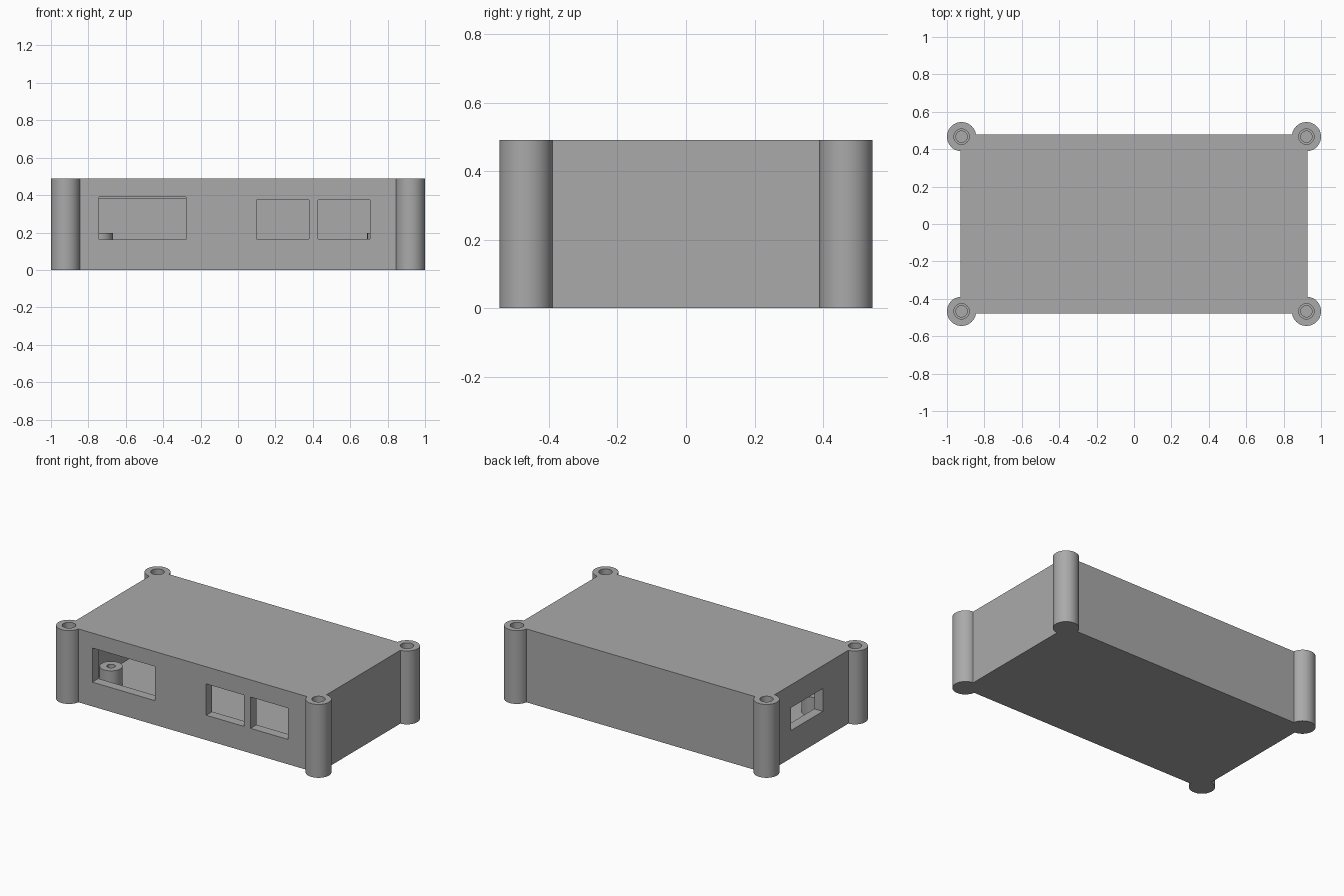
import bpy, bmesh, math

if "Cube" in bpy.data.objects:
    bpy.data.objects.remove(bpy.data.objects["Cube"])

HX, HY, H = 0.927, 0.478, 0.49          # half size of the box, height
PX, PY, PR = 0.922, 0.467, 0.078        # corner post centres and radius
WALL, FLOOR, CEIL = 0.063, 0.07, 0.38
IX, IY = HX - WALL, HY - WALL           # half size of the cavity
SEG = 48

grey = bpy.data.materials.new("plain grey")
grey.diffuse_color = (0.4, 0.4, 0.4, 1)
grey.use_nodes = True
grey.node_tree.nodes["Principled BSDF"].inputs["Base Color"].default_value = grey.diffuse_color


def add_object(name, bm, helper=False):
    bmesh.ops.recalc_face_normals(bm, faces=bm.faces)
    mesh = bpy.data.meshes.new(name)
    bm.to_mesh(mesh)
    bm.free()
    mesh.materials.append(grey)
    obj = bpy.data.objects.new(name, mesh)
    bpy.context.collection.objects.link(obj)
    obj.hide_render = helper
    return obj


def prism(name, outline, z0, z1, helper=False):
    bm = bmesh.new()
    base = bm.faces.new([bm.verts.new((x, y, z0)) for x, y in outline])
    top = bmesh.ops.extrude_face_region(bm, geom=[base])["geom"]
    verts = [v for v in top if isinstance(v, bmesh.types.BMVert)]
    bmesh.ops.translate(bm, vec=(0, 0, z1 - z0), verts=verts)
    if not any(len(f.verts) == len(outline) and all(abs(v.co.z - z0) < 1e-6 for v in f.verts)
               for f in bm.faces):
        bm.faces.new([v for v in bm.verts if abs(v.co.z - z0) < 1e-6])
    return add_object(name, bm, helper)


def block(name, x0, x1, y0, y1, z0, z1):
    return prism(name, [(x0, y0), (x1, y0), (x1, y1), (x0, y1)], z0, z1, True)


def circle(cx, cy, r, n=SEG):
    return [(cx + r * math.cos(2 * math.pi * i / n), cy + r * math.sin(2 * math.pi * i / n))
            for i in range(n)]


def cut(obj, cutters):
    for c in cutters:
        mod = obj.modifiers.new("cut", 'BOOLEAN')
        mod.operation, mod.solver, mod.object = 'DIFFERENCE', 'EXACT', c
    bpy.context.view_layer.objects.active = obj
    for o in bpy.context.selected_objects:
        o.select_set(False)
    obj.select_set(True)
    for mod in list(obj.modifiers):
        bpy.ops.object.modifier_apply(modifier=mod.name)
    bpy.ops.object.shade_smooth_by_angle(angle=math.radians(30))
    for c in cutters:
        bpy.data.objects.remove(c)


# Case outline: rectangle with a round post at each corner
dx, dy = HX - PX, HY - PY
a0 = math.atan2(-math.sqrt(PR**2 - dx**2), dx)
a1 = math.atan2(dy, -math.sqrt(PR**2 - dy**2))
arc = [(PX + PR * math.cos(a0 + (a1 - a0) * i / 36),
        PY + PR * math.sin(a0 + (a1 - a0) * i / 36)) for i in range(37)]
flip = arc[::-1]
outline = (arc + [(-x, y) for x, y in flip] + [(-x, -y) for x, y in arc]
           + [(x, -y) for x, y in flip])
case = prism("case", outline, 0, H)

# Cavity, front ports and side port
cutters = [block("cavity", -IX, IX, -IY, IY, FLOOR, CEIL)]
for x0, x1, z0, z1 in [(-0.742, -0.278, 0.162, 0.39),
                       (0.10, 0.38, 0.166, 0.375),
                       (0.427, 0.705, 0.166, 0.375)]:
    cutters.append(block("front_port", x0, x1, -HY - 0.1, -IY + 0.001, z0, z1))
cutters.append(block("side_port", -HX - 0.1, -IX + 0.001, -0.12, 0.217, 0.185, 0.337))

# Stepped screw holes in the corner posts
for sx in (-1, 1):
    for sy in (-1, 1):
        cutters.append(prism("screw_clearance", circle(sx * PX, sy * PY, 0.041), CEIL, H + 0.1, True))
        cutters.append(prism("screw_pilot", circle(sx * PX, sy * PY, 0.03), FLOOR, CEIL + 0.05, True))
cut(case, cutters)

# Board standoffs with screw holes
for x in (-0.738, 0.76):
    for y in (-0.286, 0.286):
        post = prism("standoff", circle(x, y, 0.069), FLOOR - 0.005, 0.197)
        cut(post, [prism("standoff_hole", circle(x, y, 0.026), FLOOR + 0.01, 0.3, True)])
